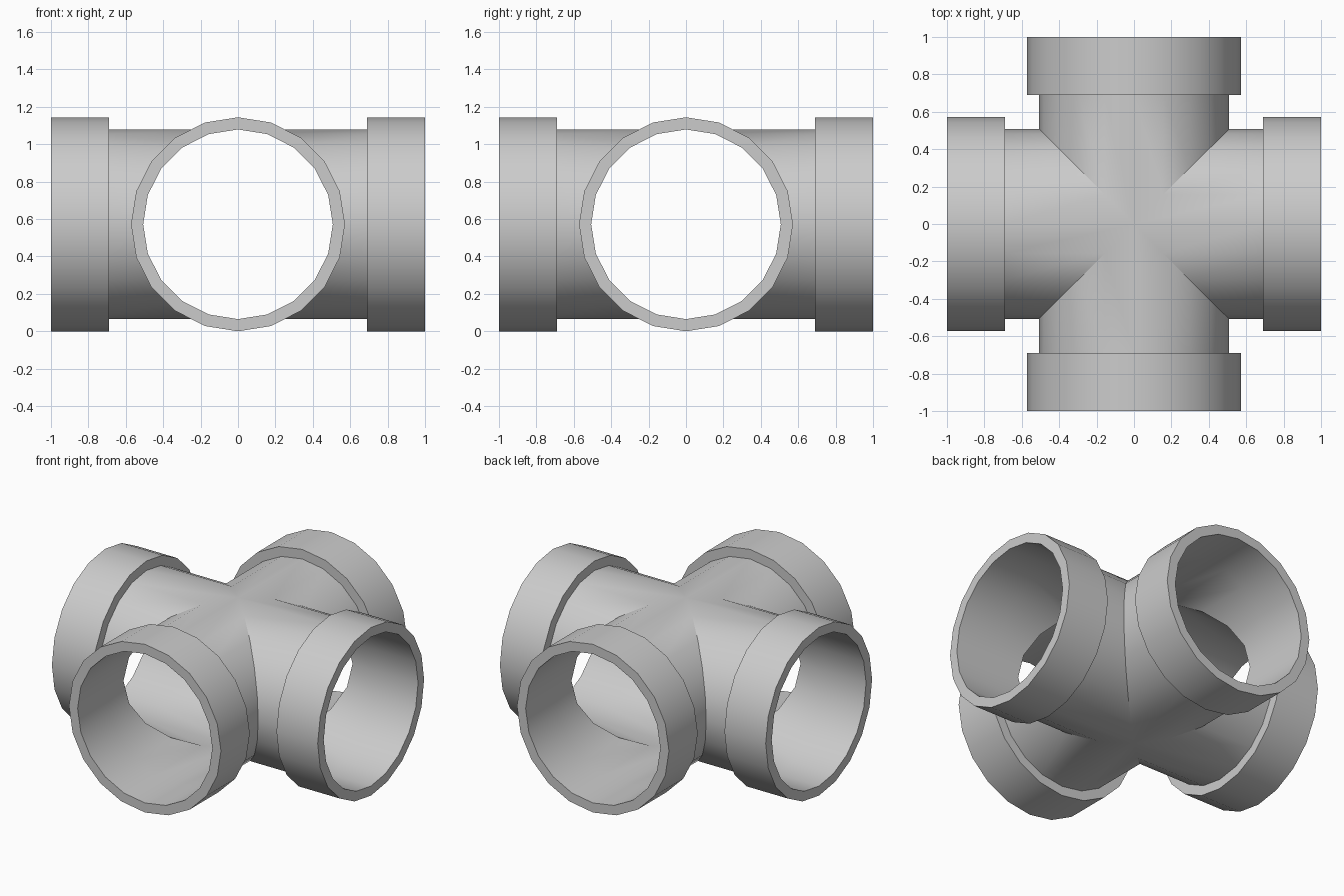
import bpy, bmesh
from math import cos, sin, pi, radians
from mathutils import Matrix, Vector

if "Cube" in bpy.data.objects:
    bpy.data.objects.remove(bpy.data.objects["Cube"])

SIDES = 20
R_PIPE, R_COLLAR = 0.507, 0.572
SHOULDER, END = 0.69, 1.0
CENTRE = Matrix.Translation((0, 0, R_COLLAR))


def ring(bm, radius, x, turn):
    """Ring of points round the x axis; x=None gives the mitred joint."""
    pts = []
    for i in range(SIDES):
        a = 2 * pi * i / SIDES
        y, z = radius * cos(a), radius * sin(a)
        pts.append(bm.verts.new(turn @ Vector((abs(y) if x is None else x, y, z))))
    return pts


def bridge(bm, a, b):
    for i in range(SIDES):
        j = (i + 1) % SIDES
        bm.faces.new((a[i], b[i], b[j], a[j]))


def finish(bm, name):
    bmesh.ops.remove_doubles(bm, verts=bm.verts, dist=0.0005)
    bmesh.ops.recalc_face_normals(bm, faces=bm.faces)
    mesh = bpy.data.meshes.new(name)
    bm.to_mesh(mesh)
    bm.free()
    obj = bpy.data.objects.new(name, mesh)
    bpy.context.collection.objects.link(obj)
    bpy.ops.object.select_all(action='DESELECT')
    obj.select_set(True)
    bpy.context.view_layer.objects.active = obj
    bpy.ops.object.shade_smooth_by_angle(angle=radians(30))


turns = {side: CENTRE @ Matrix.Rotation(k * pi / 2, 4, 'Z')
         for k, side in enumerate(("right", "back", "left", "front"))}

# thin-walled cross pipe: four branches mitred together at the middle
bm = bmesh.new()
for turn in turns.values():
    bridge(bm, ring(bm, R_PIPE, SHOULDER, turn), ring(bm, R_PIPE, None, turn))
finish(bm, "cross_pipe")

# thick socket collar on each branch end
for side, turn in turns.items():
    bm = bmesh.new()
    loops = [ring(bm, r, x, turn) for r, x in (
        (R_PIPE, SHOULDER), (R_COLLAR, SHOULDER), (R_COLLAR, END), (R_PIPE, END))]
    for n in range(4):
        bridge(bm, loops[n], loops[(n + 1) % 4])
    finish(bm, side + "_collar")
